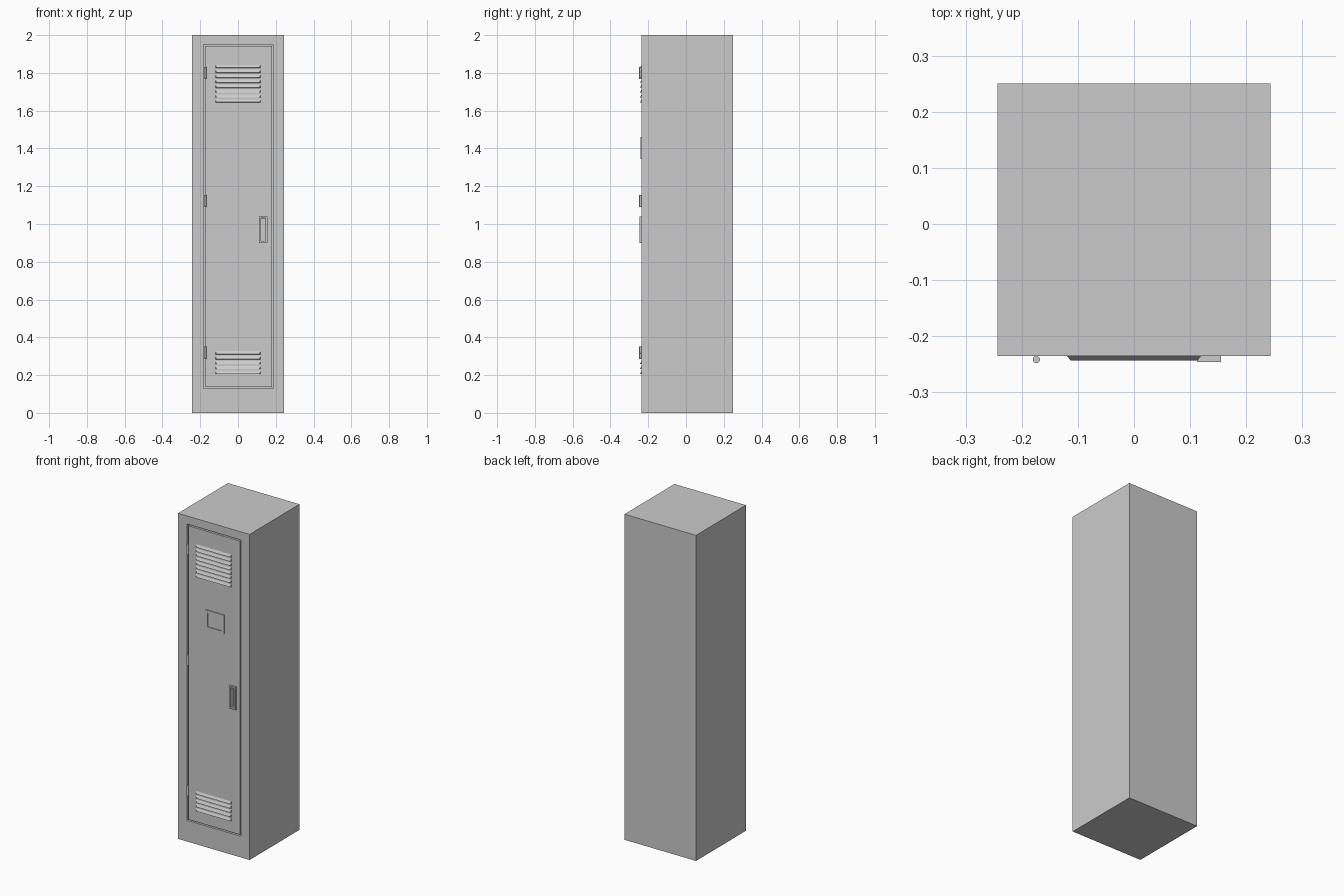
import bpy, bmesh, math

if "Cube" in bpy.data.objects:
    bpy.data.objects.remove(bpy.data.objects["Cube"])

FRONT = -0.235  # plane of the cabinet front and door


def add_mesh(name, bm):
    bmesh.ops.recalc_face_normals(bm, faces=bm.faces)
    mesh = bpy.data.meshes.new(name)
    bm.to_mesh(mesh)
    bm.free()
    ob = bpy.data.objects.new(name, mesh)
    bpy.context.collection.objects.link(ob)
    return ob


def box(name, x, y, z):
    bm = bmesh.new()
    bmesh.ops.create_cube(bm, size=1)
    for v in bm.verts:
        v.co = [(a + b) / 2 + c * (b - a) for c, (a, b) in zip(v.co, (x, y, z))]
    return add_mesh(name, bm)


def cut(ob, x, y, z):
    cutter = box(ob.name + "_cutter", x, y, z)
    cutter.hide_render = True
    cutter.hide_viewport = True
    cutter.display_type = 'WIRE'
    mod = ob.modifiers.new("cut", 'BOOLEAN')
    mod.object = cutter
    mod.solver = 'EXACT'


def frame(name, x, z, y_front, rim):
    """Raised rectangular rim standing on the door."""
    bm = bmesh.new()
    rings = []
    for y, inset in ((FRONT, 0), (y_front, 0), (y_front, rim), (FRONT, rim)):
        x0, x1, z0, z1 = x[0] + inset, x[1] - inset, z[0] + inset, z[1] - inset
        rings.append([bm.verts.new(p) for p in
                      ((x0, y, z0), (x1, y, z0), (x1, y, z1), (x0, y, z1))])
    for k in range(4):
        a, b = rings[k], rings[(k + 1) % 4]
        for i in range(4):
            j = (i + 1) % 4
            bm.faces.new((a[i], a[j], b[j], b[i]))
    return add_mesh(name, bm)


def louvers(name, z_top, count, pitch=0.0262, height=0.017):
    """Hooded slats: slanted face out to a lip at the lower edge."""
    bm = bmesh.new()
    for i in range(count):
        t = z_top - i * pitch
        b = t - height
        v = [bm.verts.new(p) for p in (
            (-0.12, FRONT, t), (0.12, FRONT, t), (-0.12, FRONT, b), (0.12, FRONT, b),
            (-0.113, -0.243, b + 0.002), (0.113, -0.243, b + 0.002))]
        for f in ((0, 1, 5, 4), (4, 5, 3, 2), (0, 4, 2), (1, 3, 5), (0, 2, 3, 1)):
            bm.faces.new([v[k] for k in f])
    return add_mesh(name, bm)


# Cabinet with door recess
cabinet = box("cabinet", (-0.243, 0.243), (FRONT, 0.25), (0, 2))
cut(cabinet, (-0.182, 0.186), (-0.3, -0.21), (0.13, 1.95))

# Flush door with handle pocket
door = box("door", (-0.173, 0.179), (FRONT, -0.205), (0.138, 1.942))
cut(door, (0.121, 0.146), (-0.3, -0.218), (0.911, 1.029))

# Vents
louvers("upper_vents", 1.843, 8)
louvers("lower_vents", 0.327, 5)

# Handle surround and card holder
frame("handle_surround", (0.112, 0.155), (0.90, 1.04), -0.246, 0.009)
frame("card_holder", (-0.055, 0.072), (1.343, 1.46), -0.240, 0.015)

# Hinge barrels
for i, z in enumerate((0.318, 1.122, 1.80)):
    bpy.ops.mesh.primitive_cylinder_add(vertices=16, radius=0.0065, depth=0.065,
                                        location=(-0.174, -0.2415, z))
    hinge = bpy.context.object
    hinge.name = f"hinge_{i + 1}"
    bpy.ops.object.shade_smooth_by_angle(angle=math.radians(40))
